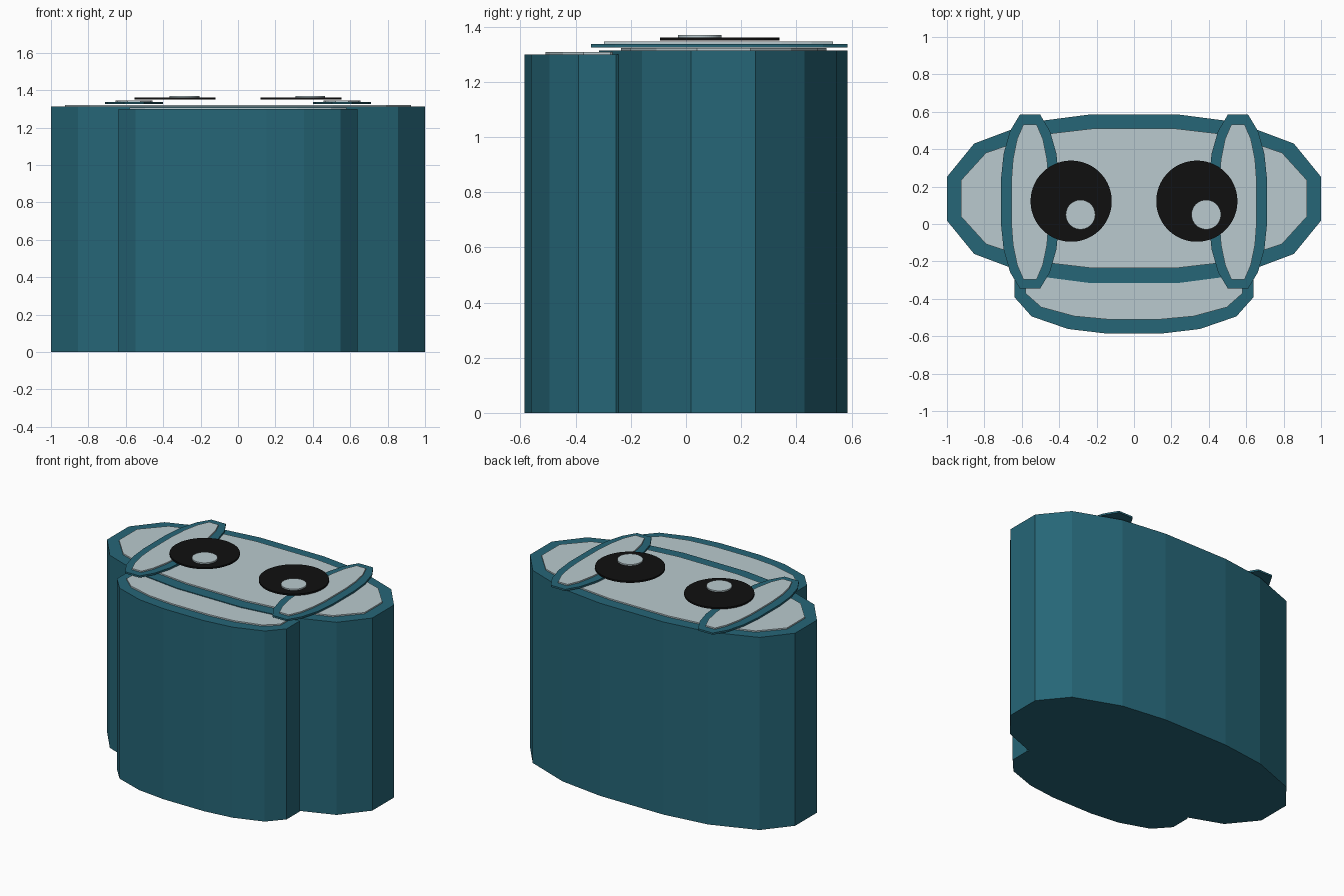
import bpy, bmesh, math

if "Cube" in bpy.data.objects:
    bpy.data.objects.remove(bpy.data.objects["Cube"])


def material(name, rgb):
    m = bpy.data.materials.new(name)
    m.diffuse_color = (*rgb, 1)
    m.use_nodes = True
    m.node_tree.nodes["Principled BSDF"].inputs["Base Color"].default_value = m.diffuse_color
    return m


TEAL = material("teal", (0.019, 0.133, 0.185))
PALE = material("pale grey", (0.49, 0.59, 0.62))
BLACK = material("black", (0.005, 0.005, 0.005))

# Quarter outlines on a unit box, mirrored into closed 16-sided shapes
WIDE = [(1, .26), (.855, .655), (.55, .91), (.24, 1)]
TALL = [(1, .26), (.91, .55), (.69, .81), (.35, 1)]
ROUND = [(math.cos(a), math.sin(a))
         for a in (math.pi / 2 * (i + .5) / 16 for i in range(16))]


def prism(name, quarter, center, half, z0, z1, mat):
    """Extrude a mirrored quarter outline from z0 to z1."""
    back = quarter[::-1]
    outline = (quarter + [(-x, y) for x, y in back]
               + [(-x, -y) for x, y in quarter] + [(x, -y) for x, y in back])
    bm = bmesh.new()
    ring = [bm.verts.new((center[0] + x * half[0], center[1] + y * half[1], z0))
            for x, y in outline]
    base = bm.faces.new(ring)
    top = bmesh.ops.extrude_face_region(bm, geom=[base], use_keep_orig=True)["geom"]
    for v in top:
        if isinstance(v, bmesh.types.BMVert):
            v.co.z = z1
    bmesh.ops.recalc_face_normals(bm, faces=bm.faces)
    mesh = bpy.data.meshes.new(name)
    bm.to_mesh(mesh)
    bm.free()
    mesh.materials.append(mat)
    obj = bpy.data.objects.new(name, mesh)
    bpy.context.collection.objects.link(obj)
    return obj


# Head block and its face plate
prism("head", WIDE, (0, .135), (1, .45), 0, 1.313, TEAL)
prism("face_plate", WIDE, (0, .137), (.925, .373), 1.313, 1.322, PALE)

# Lower muzzle block and plate
prism("muzzle", WIDE, (0, -.322), (.64, .263), 0, 1.299, TEAL)
prism("muzzle_plate", WIDE, (0, -.322), (.58, .188), 1.299, 1.308, PALE)

for side, s in (("left", -1), ("right", 1)):
    # Narrow ears laid across the face
    prism(side + "_ear", TALL, (s * .556, .12), (.155, .465), 1.325, 1.337, TEAL)
    prism(side + "_ear_plate", TALL, (s * .556, .118), (.1, .415), 1.337, 1.346, PALE)
    # Round eyes; both highlights sit to the same side
    prism(side + "_eye", ROUND, (s * .336, .122), (.217, .217), 1.35, 1.361, BLACK)
    prism(side + "_eye_highlight", ROUND, (s * .336 + .05, .05), (.079, .079),
          1.361, 1.37, PALE)
